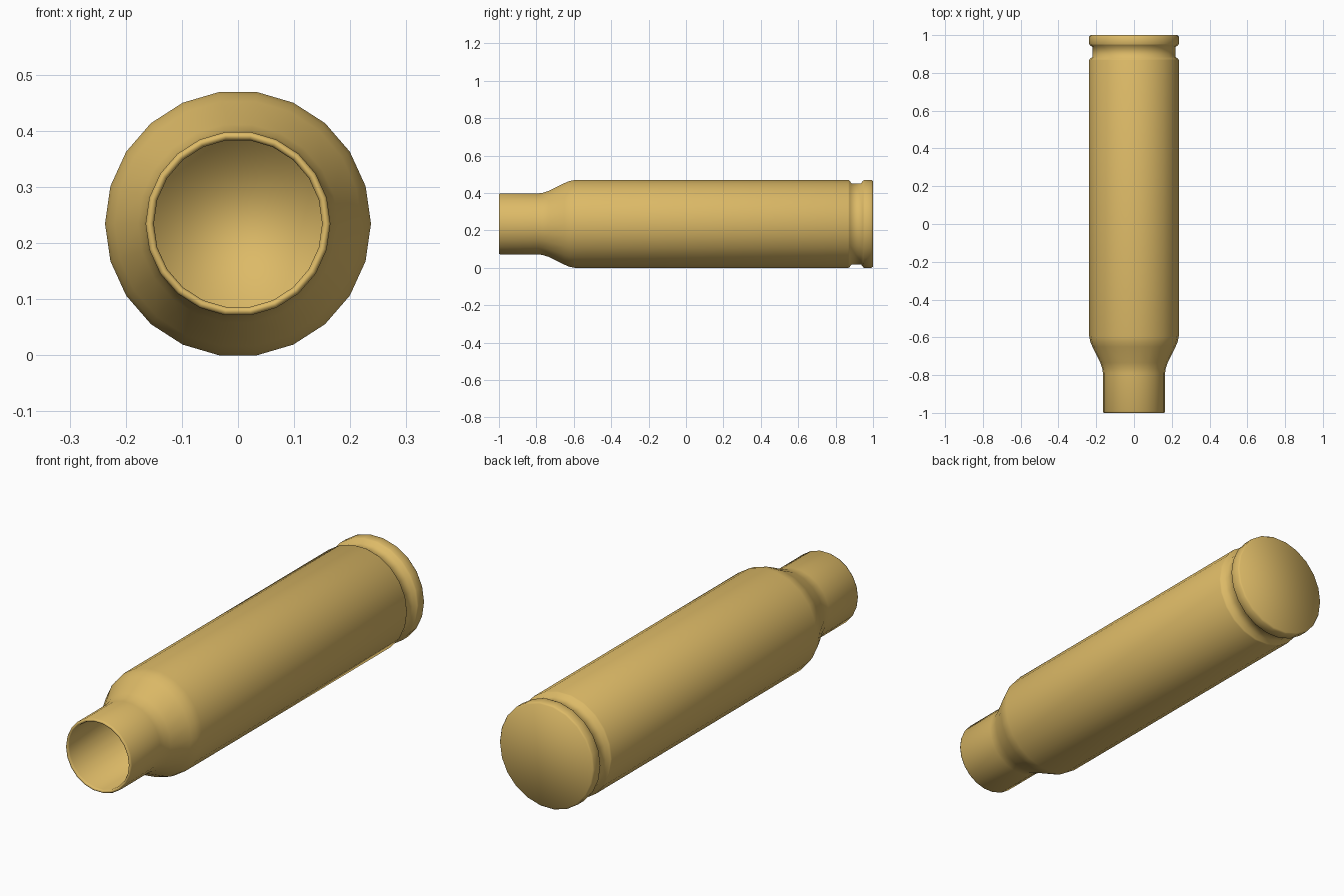
import bpy, bmesh, math

if "Cube" in bpy.data.objects:
    bpy.data.objects.remove(bpy.data.objects["Cube"])

SIDES = 22
AXIS_Z = 0.2346

# Lathe profile (y, radius): bore floor, mouth, neck, shoulder, body, groove, rim, base
PROFILE = [
    (-0.10, 0.150), (-0.992, 0.150), (-1.0, 0.154), (-1.0, 0.161), (-0.993, 0.1647),
    (-0.79, 0.1647), (-0.765, 0.168), (-0.735, 0.178), (-0.65, 0.220), (-0.625, 0.231),
    (-0.595, 0.237), (0.868, 0.237), (0.874, 0.234), (0.885, 0.219), (0.936, 0.219),
    (0.947, 0.234), (0.953, 0.237), (0.992, 0.237), (1.0, 0.231),
]

brass = bpy.data.materials.new("brass")
brass.diffuse_color = (0.72, 0.49, 0.135, 1)
brass.use_nodes = True
brass.node_tree.nodes["Principled BSDF"].inputs["Base Color"].default_value = brass.diffuse_color

bm = bmesh.new()
rings = []
for y, r in PROFILE:
    rings.append([bm.verts.new((r * math.cos(a), y, AXIS_Z + r * math.sin(a)))
                  for a in (2 * math.pi * i / SIDES for i in range(SIDES))])
for a, b in zip(rings, rings[1:]):
    for i in range(SIDES):
        j = (i + 1) % SIDES
        bm.faces.new((a[i], a[j], b[j], b[i]))

# Close the bore floor and the base
bm.faces.new(rings[0])
bm.faces.new(rings[-1])
bmesh.ops.recalc_face_normals(bm, faces=bm.faces)
for f in bm.faces:
    f.smooth = True

mesh = bpy.data.meshes.new("cartridge_case")
bm.to_mesh(mesh)
bm.free()
mesh.materials.append(brass)
case = bpy.data.objects.new("cartridge_case", mesh)
bpy.context.collection.objects.link(case)
